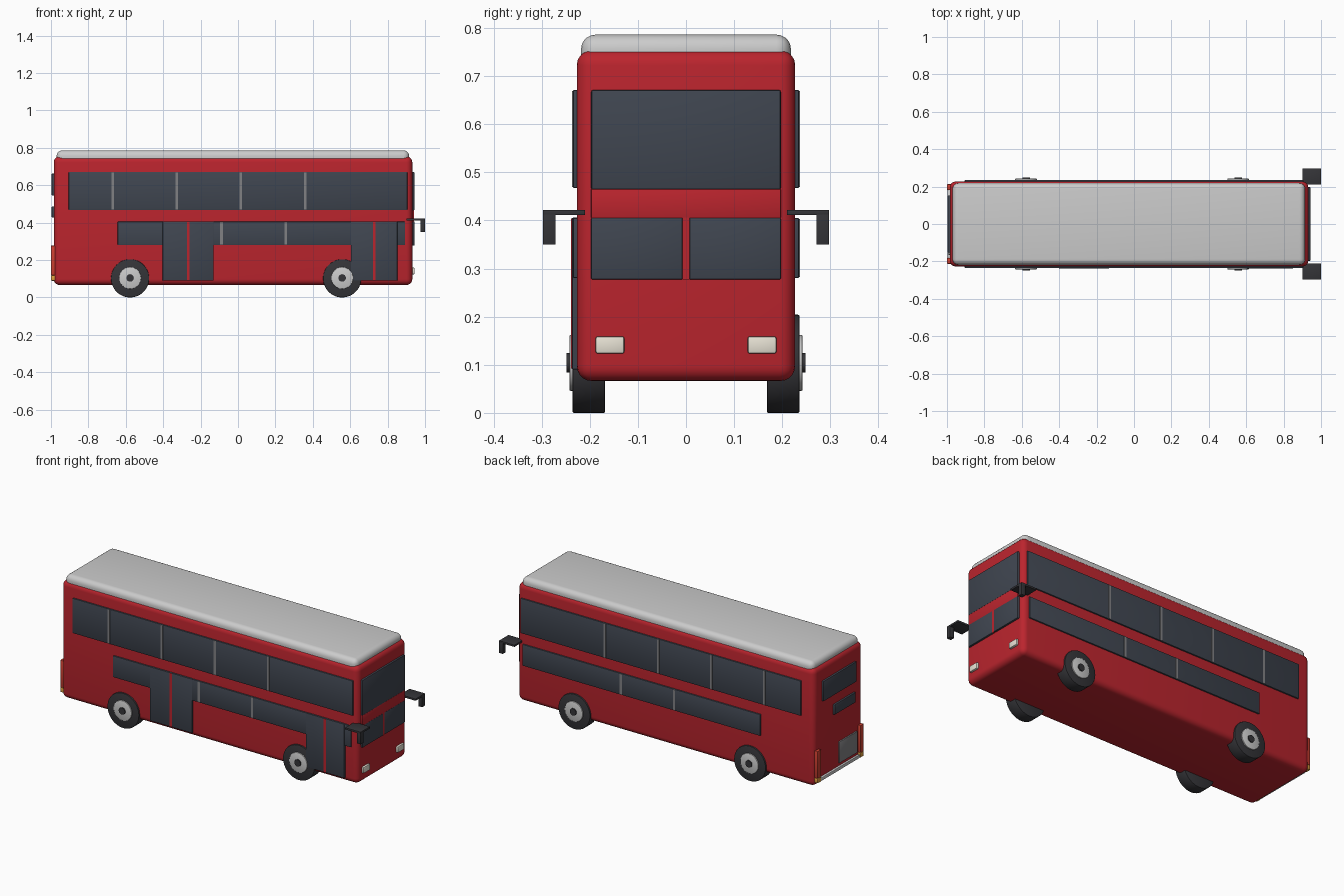
import bpy, math

if "Cube" in bpy.data.objects:
    bpy.data.objects.remove(bpy.data.objects["Cube"])


def mat(name, r, g, b):
    m = bpy.data.materials.new(name)
    m.diffuse_color = (r, g, b, 1)
    m.use_nodes = True
    m.node_tree.nodes["Principled BSDF"].inputs["Base Color"].default_value = m.diffuse_color
    return m


RED = mat("red_paint", 0.5, 0.018, 0.027)
GLASS = mat("dark_glass", 0.05, 0.06, 0.08)
RUBBER = mat("rubber", 0.035, 0.035, 0.04)
ROOF = mat("roof_grey", 0.52, 0.52, 0.52)
TRIM = mat("trim_grey", 0.22, 0.22, 0.23)
LAMP = mat("headlight", 0.8, 0.76, 0.66)
TAIL = mat("tail_red", 0.6, 0.05, 0.03)
AMBER = mat("amber", 0.75, 0.35, 0.05)


def finish(o, name, m):
    o.name = name
    o.data.materials.append(m)
    bpy.ops.object.shade_smooth_by_angle(angle=math.radians(35))
    return o


def box(name, x, y, z, m, bevel=0.003, seg=2):
    """Box from (min, max) ranges, with rounded edges."""
    bpy.ops.mesh.primitive_cube_add(size=1)
    o = bpy.context.object
    o.location = [(a + b) / 2 for a, b in (x, y, z)]
    o.scale = [abs(b - a) for a, b in (x, y, z)]
    bpy.ops.object.transform_apply(location=False, rotation=False, scale=True)
    if bevel:
        b = o.modifiers.new("bevel", 'BEVEL')
        b.width, b.segments = bevel, seg
        bpy.ops.object.modifier_apply(modifier="bevel")
    return finish(o, name, m)


def disc(name, x, y0, y1, z, r, m, bevel=0.0):
    bpy.ops.mesh.primitive_cylinder_add(vertices=48, radius=r, depth=abs(y1 - y0),
                                        location=(x, (y0 + y1) / 2, z),
                                        rotation=(math.pi / 2, 0, 0))
    o = bpy.context.object
    if bevel:
        b = o.modifiers.new("bevel", 'BEVEL')
        b.width, b.segments = bevel, 2
        bpy.ops.object.modifier_apply(modifier="bevel")
    return finish(o, name, m)


# Main shell and roof
box("body", (-0.985, 0.932), (-0.227, 0.227), (0.066, 0.754), RED, 0.032, 5)
box("roof", (-0.97, 0.915), (-0.218, 0.218), (0.70, 0.786), ROOF, 0.03, 5)

for s, side in ((-1, "right"), (1, "left")):
    def ys(a, b):
        return tuple(sorted((s * a, s * b)))

    # Side window bands and dividers
    box(f"{side}_upper_window", (-0.905, 0.905), ys(0.21, 0.235), (0.467, 0.671), GLASS)
    box(f"{side}_lower_window", (-0.643, 0.893), ys(0.21, 0.235), (0.28, 0.405), GLASS)
    for x in (-0.67, -0.328, 0.015, 0.36):
        box(f"{side}_upper_divider", (x - 0.007, x + 0.007), ys(0.22, 0.2365), (0.469, 0.669), TRIM, 0)
    for x in (-0.088, 0.256):
        box(f"{side}_lower_divider", (x - 0.007, x + 0.007), ys(0.22, 0.2365), (0.282, 0.403), TRIM, 0)

    # Wheels
    for x in (-0.577, 0.557):
        disc(f"{side}_tyre", x, s * 0.168, s * 0.236, 0.102, 0.102, RUBBER, 0.003)
        disc(f"{side}_hub", x, s * 0.20, s * 0.242, 0.104, 0.058, ROOF, 0.002)
        disc(f"{side}_hub_cap", x, s * 0.22, s * 0.248, 0.104, 0.02, RUBBER)

    # Mirrors: flat arm and hanging head
    box(f"{side}_mirror_arm", (0.90, 1.0), ys(0.21, 0.297), (0.411, 0.422), RUBBER, 0.001)
    box(f"{side}_mirror_head", (0.975, 1.0), ys(0.271, 0.297), (0.35, 0.422), RUBBER, 0.001)

    # Front lower panes and headlights
    box(f"{side}_front_lower_window", (0.91, 0.943), ys(0.007, 0.197), (0.277, 0.406), GLASS)
    box(f"{side}_headlight", (0.91, 0.944), ys(0.128, 0.188), (0.123, 0.159), LAMP, 0.005)

    # Tail light columns with amber lamps
    box(f"{side}_tail_light", (-1.0, -0.96), ys(0.182, 0.213), (0.118, 0.277), TAIL)
    box(f"{side}_amber_lamp", (-1.0, -0.96), ys(0.182, 0.213), (0.09, 0.118), AMBER)

# Doors on the right side
for n, (a, b) in (("rear", (-0.403, -0.131)), ("front", (0.603, 0.852))):
    c = (a + b) / 2
    box(f"{n}_door", (a, b), (-0.237, -0.21), (0.09, 0.406), GLASS)
    box(f"{n}_door_divider", (c - 0.007, c + 0.007), (-0.2385, -0.22), (0.092, 0.404), RED, 0)

# Front face
box("windscreen", (0.91, 0.943), (-0.197, 0.197), (0.464, 0.671), GLASS, 0.004)
box("front_band", (0.91, 0.942), (-0.197, 0.197), (0.405, 0.465), RED, 0.001)
box("front_divider", (0.91, 0.942), (-0.007, 0.007), (0.277, 0.41), RED, 0)

# Rear face
box("rear_upper_window", (-0.996, -0.96), (-0.152, 0.152), (0.545, 0.662), GLASS)
box("rear_lower_window", (-0.996, -0.96), (-0.145, 0.05), (0.427, 0.486), GLASS)
box("rear_panel", (-0.993, -0.96), (-0.165, 0.0), (0.125, 0.25), TRIM)
box("rear_bumper", (-0.997, -0.96), (-0.182, 0.182), (0.088, 0.108), ROOF, 0.004)
